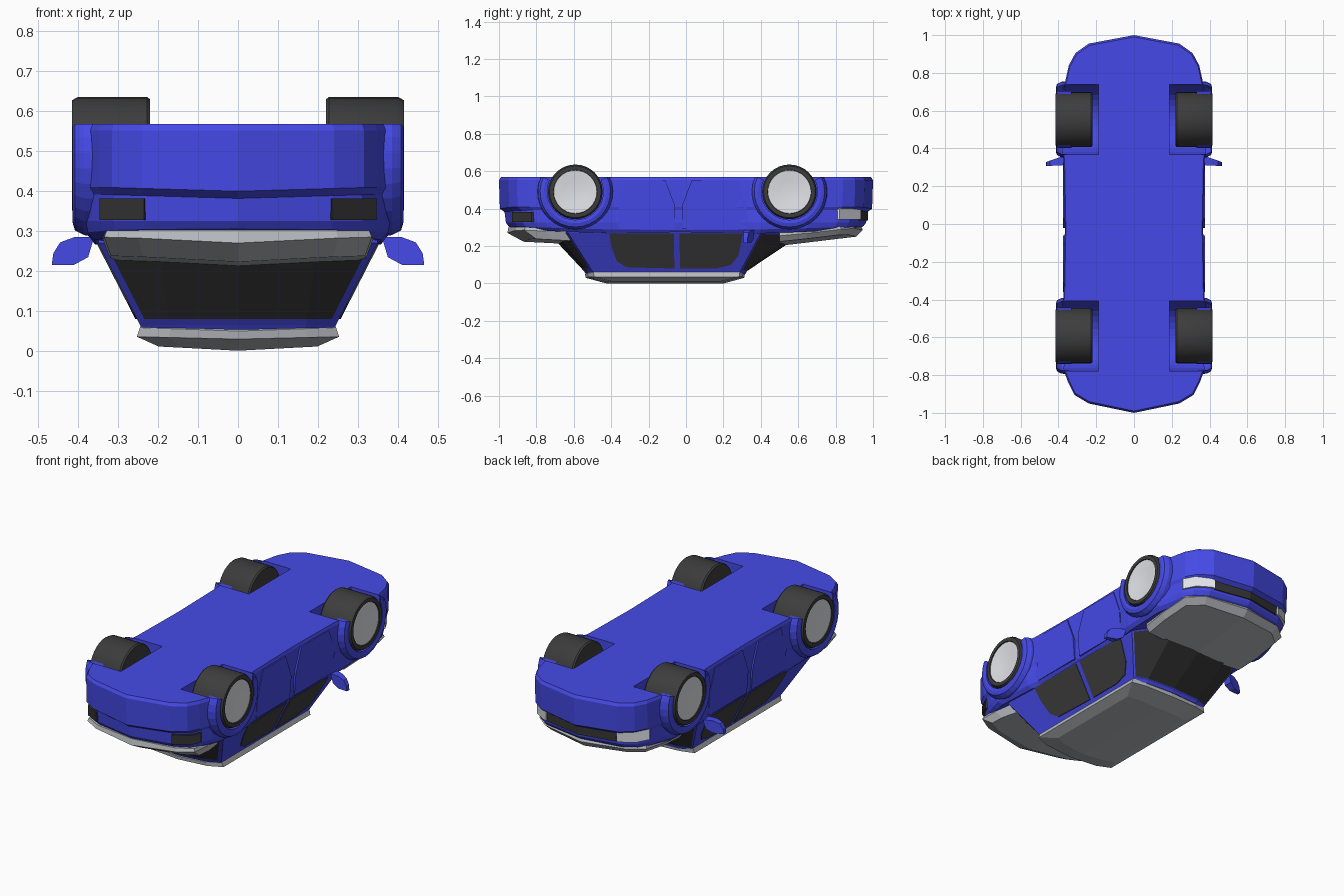
import bpy, bmesh, math

if "Cube" in bpy.data.objects:
    bpy.data.objects.remove(bpy.data.objects["Cube"])


def material(name, c):
    m = bpy.data.materials.new(name)
    m.diffuse_color = (*c, 1)
    m.use_nodes = True
    m.node_tree.nodes["Principled BSDF"].inputs["Base Color"].default_value = m.diffuse_color
    return m


BLUE = material("blue paint", (0.06, 0.068, 0.80))
GREY = material("grey panel", (0.47, 0.49, 0.52))
GLASS = material("dark glass", (0.035, 0.035, 0.035))
SIDE_GLASS = material("side glass", (0.05, 0.05, 0.05))
TYRE = material("tyre rubber", (0.046, 0.046, 0.046))
HUB = material("light metal", (0.78, 0.80, 0.84))


def finish(name, bm, *mats):
    bmesh.ops.recalc_face_normals(bm, faces=bm.faces[:])
    me = bpy.data.meshes.new(name)
    bm.to_mesh(me)
    bm.free()
    for m in mats:
        me.materials.append(m)
    ob = bpy.data.objects.new(name, me)
    bpy.context.collection.objects.link(ob)
    return ob


def shell_bm(levels, yc=0):
    """Stack mirrored half outlines. Level: outline, z, sx, sy, camber, y-curve."""
    bm = bmesh.new()
    rings = []
    for outline, z, sx, sy, camber, q in levels:
        full = outline + [(-x, y) for x, y in reversed(outline[1:-1])]
        ring = []
        for x, y in full:
            x, y = x * sx, yc + (y - yc) * sy
            ring.append(bm.verts.new((x, y, z - camber * max(0, 1 - abs(x) / 0.34) + q * y * y)))
        rings.append(ring)
    n, h = len(rings[0]), len(levels[0][0])
    for a, b in zip(rings, rings[1:]):
        for i in range(n):
            j = (i + 1) % n
            bm.faces.new((a[i], a[j], b[j], b[i]))
    for r in (rings[0], rings[-1]):
        bm.faces.new(r[:h])
        bm.faces.new(r[h - 1:] + r[:1])
    return bm


def loft(name, a, b, mat):
    """Solid between two matching loops of points."""
    bm = bmesh.new()
    va, vb = [bm.verts.new(p) for p in a], [bm.verts.new(p) for p in b]
    n = len(a)
    for i in range(n):
        j = (i + 1) % n
        bm.faces.new((va[i], va[j], vb[j], vb[i]))
    bm.faces.new(va)
    bm.faces.new(vb)
    return finish(name, bm, mat)


def lathe(name, profile, s, cy, mat, a0=0, a1=360, n=32, smooth=False):
    """Turn (x, radius) profile about the wheel axle."""
    bm = bmesh.new()
    rows = []
    for k in range(n + 1):
        t = math.radians(a0 + (a1 - a0) * k / n)
        rows.append([bm.verts.new((s * x, cy + r * math.cos(t), min(0.568, 0.49 + r * math.sin(t))
                                   if a1 - a0 != 360 else 0.49 + r * math.sin(t))) for x, r in profile])
    for a, b in zip(rows, rows[1:]):
        for i in range(len(profile) - 1):
            bm.faces.new((a[i], a[i + 1], b[i + 1], b[i]))
    bmesh.ops.remove_doubles(bm, verts=bm.verts[:], dist=1e-5)
    ob = finish(name, bm, mat)
    if smooth:
        bpy.context.view_layer.objects.active = ob
        ob.select_set(True)
        bpy.ops.object.shade_smooth_by_angle(angle=math.radians(30))
        ob.select_set(False)
    return ob


AXLES = (("front", 0.553), ("rear", -0.592))
SIDES = (("left", -1), ("right", 1))

# Lower body (the car lies on its roof, underside up)
PLAN = [(0, 1.0), (.24, .955), (.31, .905), (.345, .84), (.365, .75), (.385, .68), (.385, .42), (.373, .34),
        (.366, -.02), (.373, -.39), (.385, -.46), (.385, -.72), (.37, -.78), (.348, -.84), (.315, -.905),
        (.24, -.95), (0, -1.0)]
body = finish("body", shell_bm([
    (PLAN, .568, .985, .99, 0, 0), (PLAN, .552, 1, 1, 0, 0), (PLAN, .41, 1, .995, .01, 0),
    (PLAN, .392, .985, .97, .01, 0), (PLAN, .325, .99, .963, 0, 0),
    (PLAN, .285, .975, .95, 0, .025), (PLAN, .262, .93, .925, 0, .035)]), BLUE)

# Wheel wells cut from the body
cutters = []
for _, cy in AXLES:
    arc = [(cy + .185 * math.cos(math.pi * k / 16), .49 - .185 * math.sin(math.pi * k / 16)) for k in range(17)]
    arc += [(cy - .185, .7), (cy + .185, .7)]
    for _, s in SIDES:
        c = loft("well_cutter", [(s * .188, y, z) for y, z in arc], [(s * .6, y, z) for y, z in arc], BLUE)
        c.hide_render = True
        cutters.append(c)
        m = body.modifiers.new("well", 'BOOLEAN')
        m.operation, m.object, m.solver = 'DIFFERENCE', c, 'EXACT'
dg = bpy.context.evaluated_depsgraph_get()
cut_mesh = bpy.data.meshes.new_from_object(body.evaluated_get(dg))
body.modifiers.clear()
body.data = cut_mesh
for c in cutters:
    bpy.data.objects.remove(c)

# Cabin with front and rear glass
BELT = [(0, .63), (.2, .585), (.35, .40), (.35, -.63), (.2, -.70), (0, -.735)]
TOP = [(0, .325), (.17, .315), (.245, .29), (.245, -.50), (.17, -.53), (0, -.545)]
bm = shell_bm([(BELT, .30, .99, .99, 0, 0), (BELT, .27, 1, 1, 0, 0), (TOP, .065, 1, 1, 0, 0),
               (TOP, .05, .98, .98, 0, 0)])
bmesh.ops.recalc_face_normals(bm, faces=bm.faces[:])
bm.normal_update()
for sign, rim in ((1, .010), (-1, .02)):
    panes = [f for f in bm.faces if f.normal.y * sign > .3 and abs(f.normal.z) < .95
             and f.calc_center_median().z < .26 and f.calc_center_median().z > .08]
    bmesh.ops.inset_region(bm, faces=panes, thickness=rim, use_even_offset=True)
    for f in panes:
        f.material_index = 1
finish("cabin", bm, BLUE, GLASS)

# Roof panel
ROOF = [(0, .315), (.17, .307), (.248, .288), (.248, -.495), (.17, -.527), (0, -.54)]
finish("roof", shell_bm([(ROOF, .075, .95, .95, 0, 0), (ROOF, .062, .99, 1, .012, 0),
                         (ROOF, .038, 1.02, .99, .008, 0), (ROOF, .019, .8, .74, .018, 0)], -.11), GREY)

# Bonnet and boot lid
HOOD = [(0, .945), (.25, .90), (.335, .83), (.345, .65), (.335, .5), (0, .5)]
finish("bonnet", shell_bm([(HOOD, .29, .98, .98, 0, .02), (HOOD, .235, 1, 1, .02, .08),
                           (HOOD, .205, .93, .92, .025, .085)], .5), GREY)
BOOT = [(0, -.955), (.25, -.915), (.335, -.865), (.338, -.75), (.32, -.62), (0, -.62)]
finish("boot_lid", shell_bm([(BOOT, .29, .98, .98, 0, .015), (BOOT, .263, 1, 1, .02, .03),
                             (BOOT, .217, .95, .74, .02, .035)], -.62), GREY)


def lamp(name, pts, z0, z1, mat):
    loop = [(x, y, z0) for x, y in pts] + [(x, y, z1) for x, y in reversed(pts)]
    loft(name, [(x * .95, y * .95, z) for x, y, z in loop], loop, mat)


# Grille halves, lamps, mirrors, windows and doors on each side
REAR_WIN = [(-.41, .268), (-.40, .2), (-.37, .12), (-.32, .087), (-.062, .08), (-.065, .268)]
FRONT_WIN = [(-.035, .268), (-.032, .08), (.16, .08), (.24, .098), (.28, .15), (.305, .268)]
MIRROR = [(.375, .235), (.36, .285), (.41, .285), (.445, .272), (.462, .245), (.466, .216), (.41, .216)]
for side, s in SIDES:
    lamp(side + "_grille", [(0, .972), (s * .215, .931)], .338, .398, GLASS)
    lamp(side + "_headlamp", [(s * .22, .936), (s * .24, .932), (s * .31, .888), (s * .346, .82)], .342, .408, HUB)
    lamp(side + "_tail_lamp", [(s * .235, -.93), (s * .318, -.885), (s * .347, -.825)], .328, .382, GLASS)
    for name, win in (("rear", REAR_WIN), ("front", FRONT_WIN)):
        surf = [(.35 - (.27 - z) / .205 * .105, y, z) for y, z in win]
        loft(f"{side}_{name}_window", [(s * (x - .003), y, z) for x, y, z in surf],
             [(s * (x + .004), y, z) for x, y, z in surf], SIDE_GLASS)
    loft(side + "_mirror", [(s * x, .365 - (x - .36) * .35, z) for x, z in MIRROR],
         [(s * x, .312 - (x - .36) * .05, z) for x, z in MIRROR], BLUE)
    for name, y0, y1 in (("rear", -.36, -.06), ("front", -.02, .325)):
        quad = [(y0, .29), (y1, .29), (y1, .42), (y1 - .05, .55), (y0 + .05, .55), (y0, .42)]
        loft(f"{side}_{name}_door", [(s * .35, y, z) for y, z in quad],
             [(s * (.366 if z < .3 else .376), y, z) for y, z in quad], BLUE)
    # Wheels and arch flares
    for end, cy in AXLES:
        lathe(f"{side}_{end}_arch", [(.33, .205), (.385, .2), (.408, .188), (.414, .168), (.41, .150), (.33, .150)],
              s, cy, BLUE, -205, 25, 20)
        lathe(f"{side}_{end}_tyre", [(.22, 0), (.22, .14), (.228, .146), (.40, .146), (.415, .138), (.415, .117),
                                     (.40, .115)], s, cy, TYRE, smooth=True)
        lathe(f"{side}_{end}_hub", [(.40, .117), (.411, .115), (.405, .06), (.398, 0)], s, cy, HUB, smooth=True)
